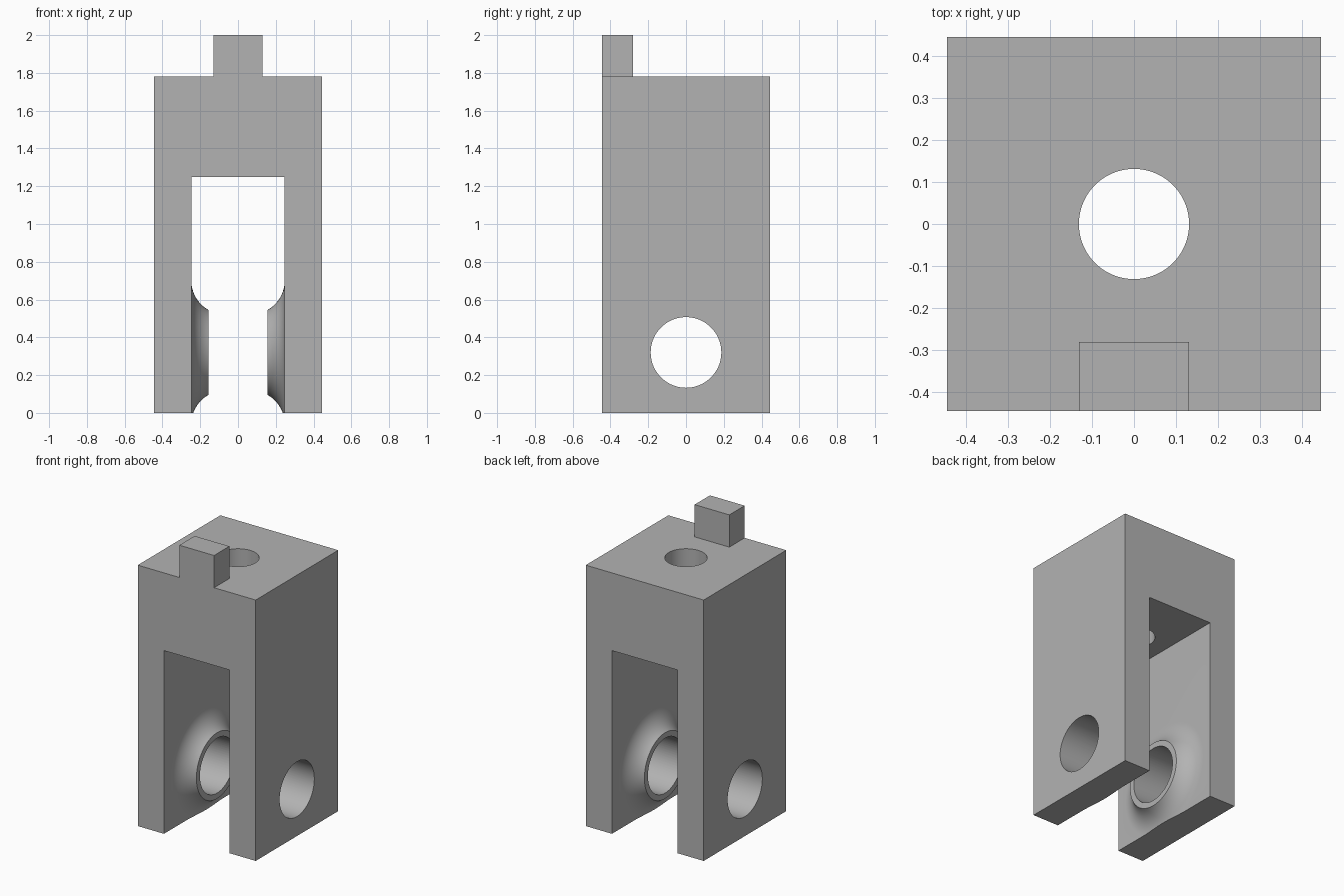
import bpy, bmesh
from math import sin, cos, asin, pi
from mathutils import Matrix, Vector

old = bpy.data.objects.get("Cube")
if old:
    bpy.data.objects.remove(old, do_unlink=True)

HALF = 0.445        # half width of the block
TOP = 1.78          # shoulder height
SLOT = 0.247        # half width of the fork slot
PIN_Z = 0.32        # height of the cross pin axis

steel = bpy.data.materials.new("plain grey")
steel.use_nodes = True
steel.diffuse_color = (0.45, 0.45, 0.45, 1)
steel.node_tree.nodes["Principled BSDF"].inputs["Base Color"].default_value = steel.diffuse_color


def finish(name, bm):
    bmesh.ops.recalc_face_normals(bm, faces=bm.faces)
    mesh = bpy.data.meshes.new(name)
    bm.to_mesh(mesh)
    bm.free()
    mesh.materials.append(steel)
    obj = bpy.data.objects.new(name, mesh)
    bpy.context.collection.objects.link(obj)
    return obj


def prism(name, outline, z0, z1):
    bm = bmesh.new()
    face = bm.faces.new([bm.verts.new((x, y, z0)) for x, y in outline])
    grown = bmesh.ops.extrude_face_region(bm, geom=[face])["geom"]
    bmesh.ops.translate(bm, vec=(0, 0, z1 - z0),
                        verts=[v for v in grown if isinstance(v, bmesh.types.BMVert)])
    return finish(name, bm)


def box(name, hx, hy, z0, z1):
    return prism(name, [(-hx, -hy), (hx, -hy), (hx, hy), (-hx, hy)], z0, z1)


def cylinder(name, radius, length, matrix):
    bm = bmesh.new()
    bmesh.ops.create_cone(bm, cap_ends=True, segments=72, radius1=radius,
                          radius2=radius, depth=length, matrix=matrix)
    return finish(name, bm)


def flared_boss(name, side):
    # Concave fillet arc from the slot wall to the boss rim, spun about x
    wall_r, rim_r, bend = 0.38, 0.225, 0.178
    sweep, steps = asin((wall_r - rim_r) / bend), 14
    path = [(SLOT + 0.08, 0), (SLOT + 0.08, wall_r)]
    for i in range(steps + 1):
        a = sweep * i / steps
        path.append((SLOT - bend + bend * cos(a), wall_r - bend * sin(a)))
    path.append((path[-1][0], 0))
    bm = bmesh.new()
    verts = [bm.verts.new((side * x, 0, PIN_Z + r)) for x, r in path]
    edges = [bm.edges.new(pair) for pair in zip(verts, verts[1:])]
    bmesh.ops.spin(bm, geom=verts + edges, cent=(0, 0, PIN_Z), axis=(1, 0, 0),
                   angle=2 * pi, steps=72, use_duplicate=False)
    bmesh.ops.remove_doubles(bm, verts=bm.verts, dist=0.0001)
    return finish(name, bm)


def combine(target, tool, operation):
    tool.hide_render = True
    mod = target.modifiers.new(tool.name, "BOOLEAN")
    mod.operation, mod.solver, mod.object = operation, "EXACT", tool
    bpy.context.view_layer.objects.active = target
    bpy.ops.object.modifier_apply(modifier=mod.name)
    bpy.data.objects.remove(tool, do_unlink=True)


# Block, left overlong at the foot until the bosses are trimmed
body = box("fork_body", HALF, HALF, -0.4, 2.0)

# Shoulders cut away, leaving the locating tab at the front
tab, back = 0.131, -0.28
combine(body, prism("shoulder_cutter", [
    (-1, -1), (-tab, -1), (-tab, back), (tab, back), (tab, -1),
    (1, -1), (1, 1), (-1, 1)], TOP, 3), "DIFFERENCE")

# Fork slot and the flared bosses inside it
combine(body, box("slot_cutter", SLOT, 1, -1, 1.25), "DIFFERENCE")
for side in (-1, 1):
    combine(body, flared_boss("flared_boss", side), "UNION")

# Cross pin hole and vertical shank hole
combine(body, cylinder("pin_cutter", 0.187, 2, Matrix.Translation((0, 0, PIN_Z))
                       @ Matrix.Rotation(pi / 2, 4, "Y")), "DIFFERENCE")
combine(body, cylinder("shank_cutter", 0.131, 1.2,
                       Matrix.Translation((0, 0, TOP))), "DIFFERENCE")

# Trim the foot flat on the ground
combine(body, box("foot_cutter", 1, 1, -1, 0), "DIFFERENCE")

bpy.ops.object.select_all(action="DESELECT")
body.select_set(True)
bpy.context.view_layer.objects.active = body
bpy.ops.object.shade_smooth_by_angle(angle=pi / 6)
